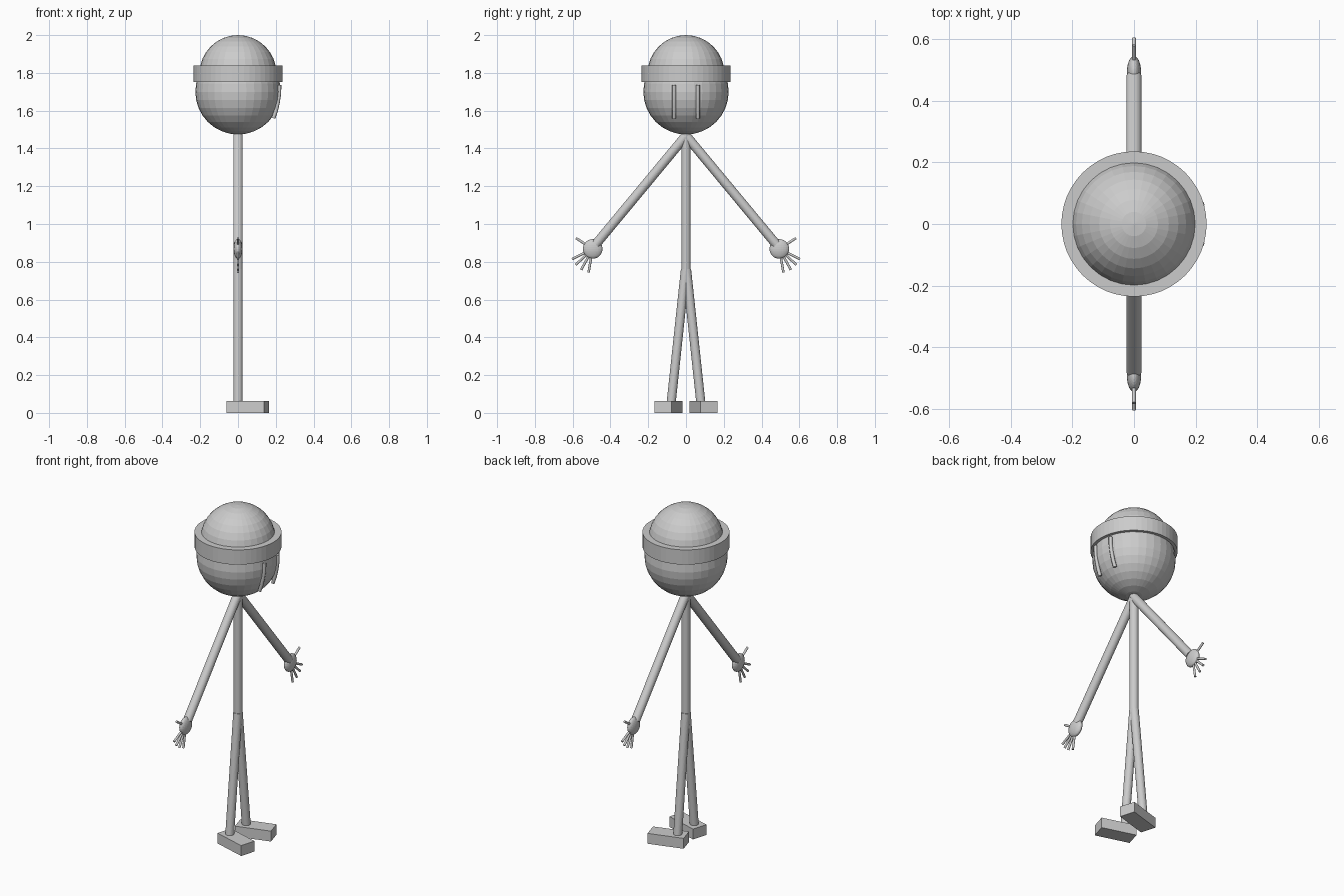
import bpy, math
from mathutils import Vector, Matrix

if "Cube" in bpy.data.objects:
    bpy.data.objects.remove(bpy.data.objects["Cube"])

grey = bpy.data.materials.new("plain_grey")
grey.diffuse_color = (0.6, 0.6, 0.6, 1)
grey.use_nodes = True
grey.node_tree.nodes["Principled BSDF"].inputs["Base Color"].default_value = grey.diffuse_color


def finish(name):
    ob = bpy.context.object
    ob.name = name
    ob.data.materials.append(grey)
    return ob


def ball(name, loc, scale, segs=32, rings=16):
    bpy.ops.mesh.primitive_uv_sphere_add(segments=segs, ring_count=rings, radius=1, location=loc)
    ob = finish(name)
    ob.scale = scale
    return ob


def rod(name, a, b, r, sides=32):
    a, b = Vector(a), Vector(b)
    d = b - a
    bpy.ops.mesh.primitive_cylinder_add(vertices=sides, radius=r, depth=d.length, location=(a + b) / 2)
    ob = finish(name)
    ob.rotation_mode = 'QUATERNION'
    ob.rotation_quaternion = d.to_track_quat('Z', 'Y')
    return ob


# Head, cap dome and cap band
ball("head", (0, 0, 1.70), (0.226, 0.226, 0.226))
ball("cap_dome", (0, 0, 1.796), (0.204, 0.204, 0.204))
bpy.ops.mesh.primitive_cylinder_add(vertices=48, radius=0.236, depth=0.088, location=(0, 0, 1.796))
finish("cap_band")

# Torso
rod("torso", (0, 0, 0.75), (0, 0, 1.50), 0.024)

for s, side in ((1, "left"), (-1, "right")):
    # Long eye: thin rod bent around the head, on the +x face
    curve = bpy.data.curves.new(side + "_eye", 'CURVE')
    curve.dimensions = '3D'
    curve.bevel_depth = 0.0105
    curve.bevel_resolution = 2
    curve.use_fill_caps = True
    path = [(0.219, 1.735), (0.218, 1.69), (0.211, 1.645), (0.201, 1.60), (0.187, 1.56)]
    line = curve.splines.new('POLY')
    line.points.add(len(path) - 1)
    for p, (x, z) in zip(line.points, path):
        p.co = (x, s * 0.063, z, 1)
    eye = bpy.data.objects.new(side + "_eye", curve)
    bpy.context.collection.objects.link(eye)
    bpy.ops.object.select_all(action='DESELECT')
    eye.select_set(True)
    bpy.context.view_layer.objects.active = eye
    bpy.ops.object.convert(target='MESH')
    finish(side + "_eye")

    # Arm, flattened hand and fingers fanned around the arm direction
    rod(side + "_arm", (0, s * 0.005, 1.462), (0, s * 0.478, 0.892), 0.025)
    palm = Vector((0, s * 0.494, 0.868))
    ball(side + "_hand", palm, (0.023, 0.052, 0.052))
    fingers = [("thumb", 33, 0.105), ("finger_1", -26, 0.122), ("finger_2", -43, 0.124),
               ("finger_3", -61, 0.126), ("finger_4", -80, 0.127)]
    for label, deg, length in fingers:
        a = math.radians(deg)
        d = Vector((0, s * math.cos(a), math.sin(a)))
        rod(f"{side}_{label}", palm + d * 0.03, palm + d * length, 0.0065, 12)

    # Leg and splayed box foot
    rod(side + "_leg", (0, s * 0.003, 0.76), (0, s * 0.08, 0.04), 0.024)
    bpy.ops.mesh.primitive_cube_add(size=1, location=(0.052, s * 0.093, 0.031))
    foot = finish(side + "_foot")
    foot.scale = (0.206, 0.093, 0.062)
    foot.rotation_euler.z = s * math.radians(16.5)
